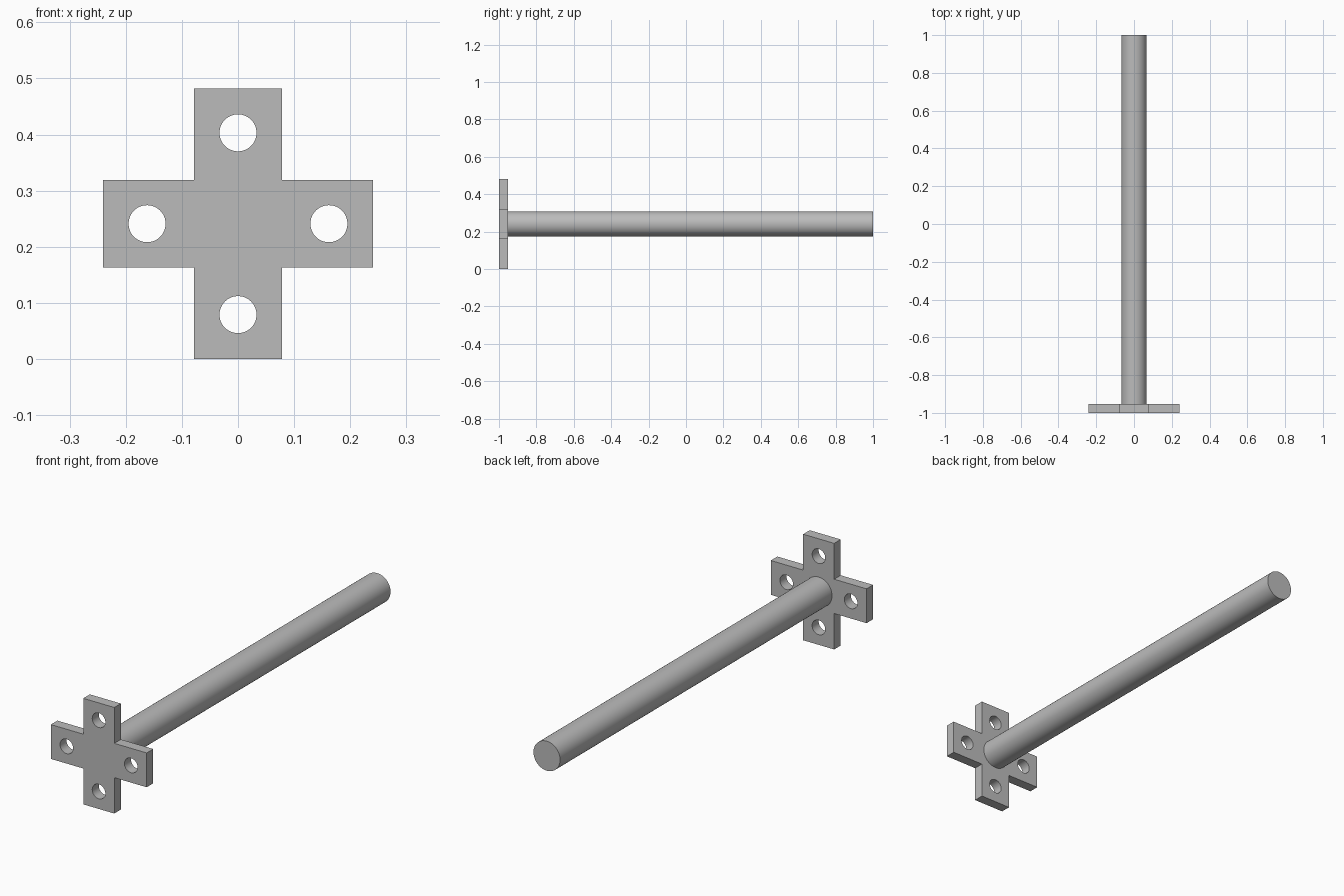
import bpy
from math import cos, sin, pi, radians

CENTRE_Z = 0.241       # height of the rod axis
REACH = 0.241          # centre to the end of each plate arm
ARM = 0.078            # half width of each arm
THICK = 0.047          # plate thickness
HOLE_OFFSET, HOLE_R = 0.162, 0.033
ROD_R = 0.067

cube = bpy.data.objects.get("Cube")
if cube:
    bpy.data.objects.remove(cube, do_unlink=True)

grey = bpy.data.materials.new("grey metal")
grey.use_nodes = True
colour = (0.5, 0.5, 0.5, 1)
grey.diffuse_color = colour
grey.node_tree.nodes["Principled BSDF"].inputs["Base Color"].default_value = colour


def finish(obj):
    """Apply the material and smooth only the round walls."""
    obj.data.materials.clear()
    obj.data.materials.append(grey)
    bpy.ops.object.select_all(action='DESELECT')
    obj.select_set(True)
    bpy.context.view_layer.objects.active = obj
    bpy.ops.object.shade_smooth_by_angle(angle=radians(30))


def circle(cx, cy, r, n=48):
    return [(cx + r * cos(2 * pi * i / n), cy + r * sin(2 * pi * i / n)) for i in range(n)]


def add_loop(curve, points):
    spline = curve.splines.new('POLY')
    spline.points.add(len(points) - 1)
    for p, (x, y) in zip(spline.points, points):
        p.co = (x, y, 0, 1)
    spline.use_cyclic_u = True


# Cross-shaped mounting plate: one quarter of the outline turned four times
outline, holes = [], []
for k in range(4):
    c, s = round(cos(k * pi / 2)), round(sin(k * pi / 2))
    for x, y in ((REACH, -ARM), (REACH, ARM), (ARM, ARM)):
        outline.append((x * c - y * s, x * s + y * c))
    holes.append(circle(HOLE_OFFSET * c, HOLE_OFFSET * s, HOLE_R))

profile = bpy.data.curves.new("mounting_plate_profile", 'CURVE')
profile.dimensions = '2D'
profile.fill_mode = 'BOTH'
profile.extrude = THICK / 2
for loop in [outline] + holes:
    add_loop(profile, loop)
plate = bpy.data.objects.new("mounting_plate", profile)
bpy.context.collection.objects.link(plate)
plate.location = (0, -1 + THICK / 2, CENTRE_Z)
plate.rotation_euler = (pi / 2, 0, 0)
bpy.ops.object.select_all(action='DESELECT')
plate.select_set(True)
bpy.context.view_layer.objects.active = plate
bpy.ops.object.convert(target='MESH')
plate = bpy.context.object

# Weld the caps to the walls so the edges are shared
bpy.ops.object.mode_set(mode='EDIT')
bpy.ops.mesh.select_all(action='SELECT')
bpy.ops.mesh.remove_doubles(threshold=0.0001)
bpy.ops.mesh.normals_make_consistent(inside=False)
bpy.ops.object.mode_set(mode='OBJECT')
finish(plate)

# Long round rod from the back of the plate
length = 2 - THICK
bpy.ops.mesh.primitive_cylinder_add(
    vertices=64, radius=ROD_R, depth=length,
    location=(0, 1 - length / 2, CENTRE_Z), rotation=(pi / 2, 0, 0))
rod = bpy.context.object
rod.name = "rod"
finish(rod)
